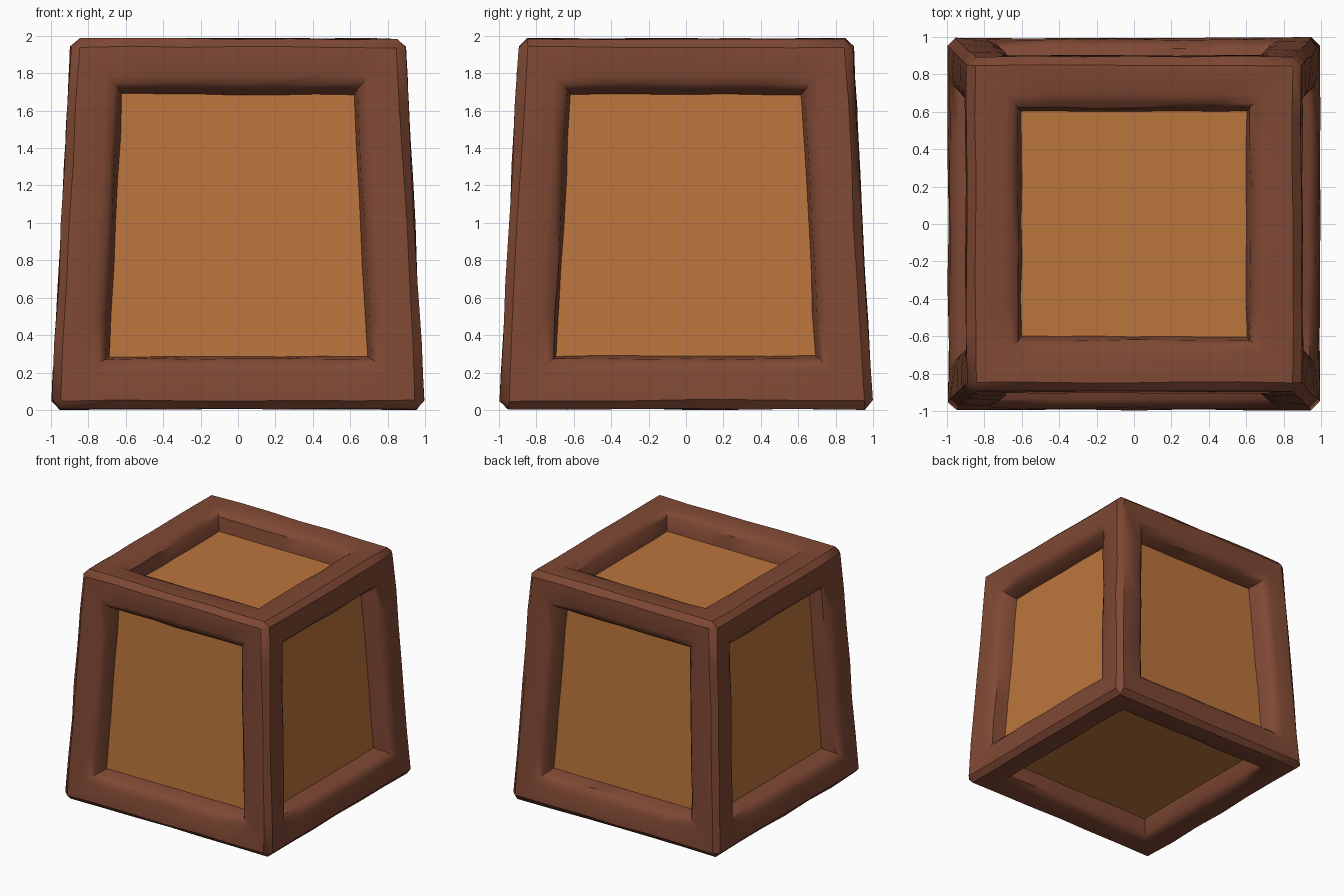
import bpy, bmesh, math, random
from mathutils import Vector

if "Cube" in bpy.data.objects:
    bpy.data.objects.remove(bpy.data.objects["Cube"])

random.seed(4)


def material(name, rgb):
    m = bpy.data.materials.new(name)
    m.diffuse_color = (*rgb, 1)
    m.use_nodes = True
    m.node_tree.nodes["Principled BSDF"].inputs["Base Color"].default_value = m.diffuse_color
    return m


def tapered_box(z0, z1, half0, half1):
    bm = bmesh.new()
    bmesh.ops.create_cube(bm, size=2)
    for v in bm.verts:
        top = v.co.z > 0
        h = half1 if top else half0
        v.co = Vector((v.co.x * h, v.co.y * h, z1 if top else z0))
    return bm


def finish(bm, name, mat):
    me = bpy.data.meshes.new(name)
    bm.to_mesh(me)
    bm.free()
    ob = bpy.data.objects.new(name, me)
    bpy.context.collection.objects.link(ob)
    me.materials.append(mat)
    return ob


dark_wood = material("dark brown wood", (0.212, 0.065, 0.034))
light_wood = material("light tan wood", (0.50, 0.177, 0.045))

# Beam frame: chamfered tapered box, each side opened with a rounded inner lip
bm = tapered_box(0.005, 1.985, 0.997, 0.892)
bmesh.ops.bevel(bm, geom=bm.edges[:], offset=0.045, segments=1,
                affect='EDGES', profile=0.5)
bm.normal_update()
sides = sorted(bm.faces, key=lambda f: f.calc_area())[-6:]
for thickness, depth in ((0.155, 0), (0.04, -0.016), (0.03, -0.03), (0.022, -0.125)):
    bmesh.ops.inset_individual(bm, faces=sides, thickness=thickness,
                               depth=depth, use_even_offset=True)
    bm.normal_update()
bmesh.ops.delete(bm, geom=sides, context='FACES_ONLY')

# Hand-hewn unevenness along the beams
long_edges = [e for e in bm.edges if e.calc_length() > 0.5]
bmesh.ops.subdivide_edges(bm, edges=long_edges, cuts=5, use_grid_fill=True)
for v in bm.verts:
    v.co += Vector([random.uniform(-0.005, 0.005) for _ in range(3)])
    v.co.x = max(-1, min(1, v.co.x))
    v.co.y = max(-1, min(1, v.co.y))
    v.co.z = max(0, v.co.z)
frame = finish(bm, "beam_frame", dark_wood)
bpy.context.view_layer.objects.active = frame
frame.select_set(True)
bpy.ops.object.shade_smooth_by_angle(angle=math.radians(38))

# Panels: inner tapered box showing through the openings
finish(tapered_box(0.165, 1.825, 0.828, 0.740), "inner_panels", light_wood)
